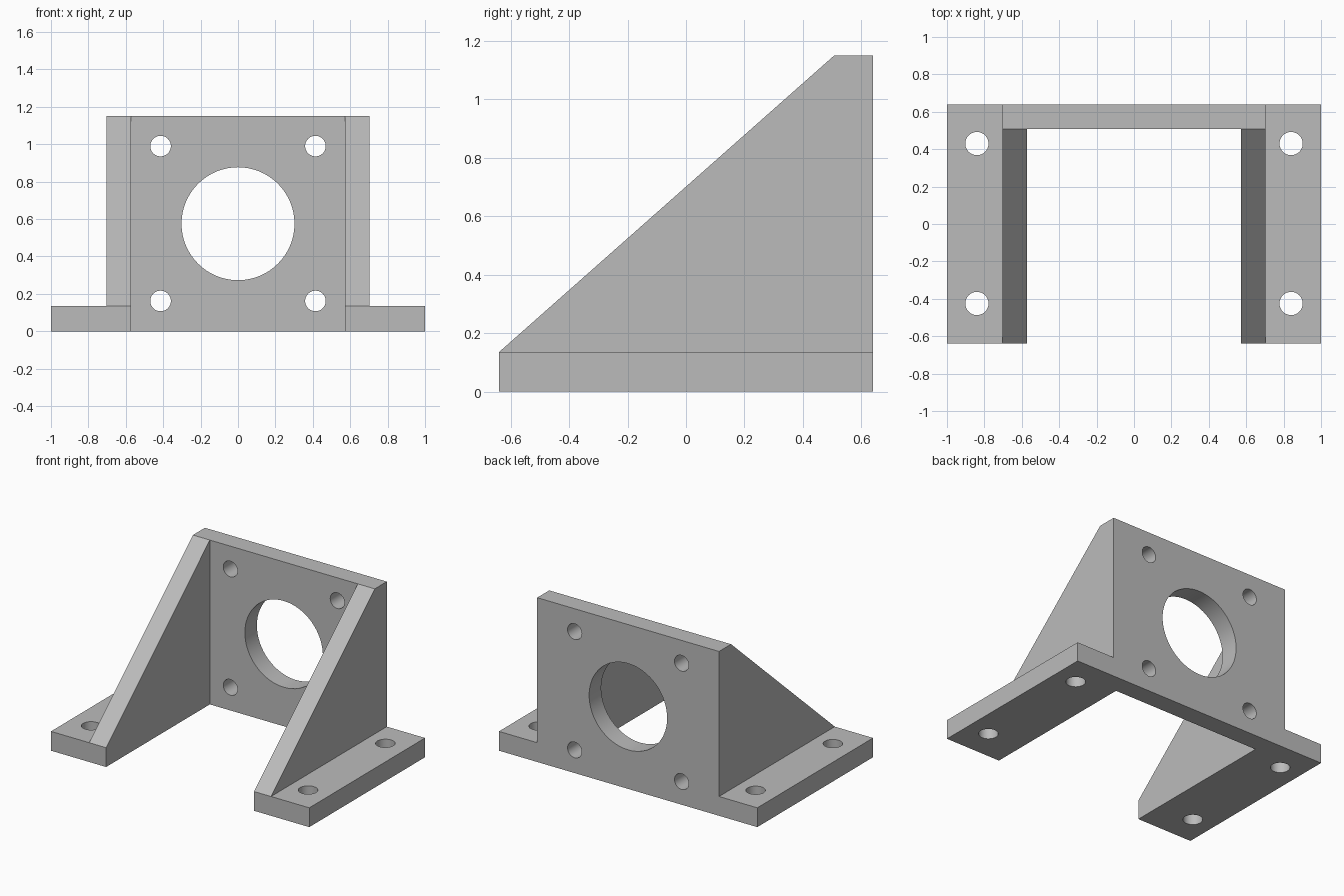
import bpy, bmesh, math
from mathutils import Matrix, Vector

if "Cube" in bpy.data.objects:
    bpy.data.objects.remove(bpy.data.objects["Cube"], do_unlink=True)

# Overall sizes
DEPTH, HEIGHT, BASE, WALL = 0.64, 1.15, 0.135, 0.133
INNER, OUTER = 0.573, 0.704
PLATE_Y = DEPTH - WALL

grey = bpy.data.materials.new("plain grey")
grey.use_nodes = True
colour = (0.5, 0.5, 0.5, 1)
grey.diffuse_color = colour
grey.node_tree.nodes["Principled BSDF"].inputs["Base Color"].default_value = colour


def finish(name, bm):
    bmesh.ops.recalc_face_normals(bm, faces=bm.faces[:])
    mesh = bpy.data.meshes.new(name)
    bm.to_mesh(mesh)
    bm.free()
    mesh.materials.append(grey)
    obj = bpy.data.objects.new(name, mesh)
    bpy.context.collection.objects.link(obj)
    return obj


def slab(name, profile, x0, x1):
    """Extrude a (y, z) profile from x0 to x1."""
    bm = bmesh.new()
    face = bm.faces.new([bm.verts.new((x0, y, z)) for y, z in profile])
    out = bmesh.ops.extrude_face_region(bm, geom=[face])
    verts = [v for v in out["geom"] if isinstance(v, bmesh.types.BMVert)]
    bmesh.ops.translate(bm, verts=verts, vec=(x1 - x0, 0, 0))
    return finish(name, bm)


def drill(name, centre, radius, axis):
    """Cylinder cutter through a wall along the given axis."""
    bm = bmesh.new()
    turn = Vector(axis).to_track_quat('Z', 'Y').to_matrix().to_4x4()
    bmesh.ops.create_cone(bm, cap_ends=True, segments=64, radius1=radius,
                          radius2=radius, depth=0.4,
                          matrix=Matrix.Translation(centre) @ turn)
    cutter = finish(name, bm)
    cutter.hide_render = True
    return cutter


def combine(target, other, operation):
    mod = target.modifiers.new(other.name, 'BOOLEAN')
    mod.object, mod.operation, mod.solver = other, operation, 'EXACT'
    bpy.context.view_layer.objects.active = target
    bpy.ops.object.modifier_apply(modifier=mod.name)
    bpy.data.objects.remove(other, do_unlink=True)


# Upright mounting plate
bracket = slab("motor_mount_bracket", [(PLATE_Y, 0), (DEPTH, 0), (DEPTH, HEIGHT),
                                       (PLATE_Y, HEIGHT)], -OUTER, OUTER)

# Sloped gussets and bolt-down feet on both sides
gusset = [(-DEPTH, 0), (DEPTH, 0), (DEPTH, HEIGHT), (PLATE_Y, HEIGHT), (-DEPTH, BASE)]
foot = [(-DEPTH, 0), (DEPTH, 0), (DEPTH, BASE), (-DEPTH, BASE)]
for side in (-1, 1):
    combine(bracket, slab("gusset", gusset, side * INNER, side * OUTER), 'UNION')
    combine(bracket, slab("foot", foot, side * INNER, side), 'UNION')

# Central bore and the four screw holes around it
wall_mid = DEPTH - WALL / 2
combine(bracket, drill("bore", (0, wall_mid, 0.575), 0.302, (0, 1, 0)), 'DIFFERENCE')
for side in (-1, 1):
    for z in (0.162, 0.99):
        combine(bracket, drill("screw_hole", (side * 0.414, wall_mid, z), 0.055,
                               (0, 1, 0)), 'DIFFERENCE')
    # Bolt holes in the feet
    for y in (-0.425, 0.43):
        combine(bracket, drill("bolt_hole", (side * 0.84, y, BASE / 2), 0.062,
                               (0, 0, 1)), 'DIFFERENCE')

# Smooth hole walls, sharp edges elsewhere
bpy.ops.object.select_all(action='DESELECT')
bracket.select_set(True)
bpy.context.view_layer.objects.active = bracket
bpy.ops.object.shade_smooth_by_angle(angle=math.radians(30))
